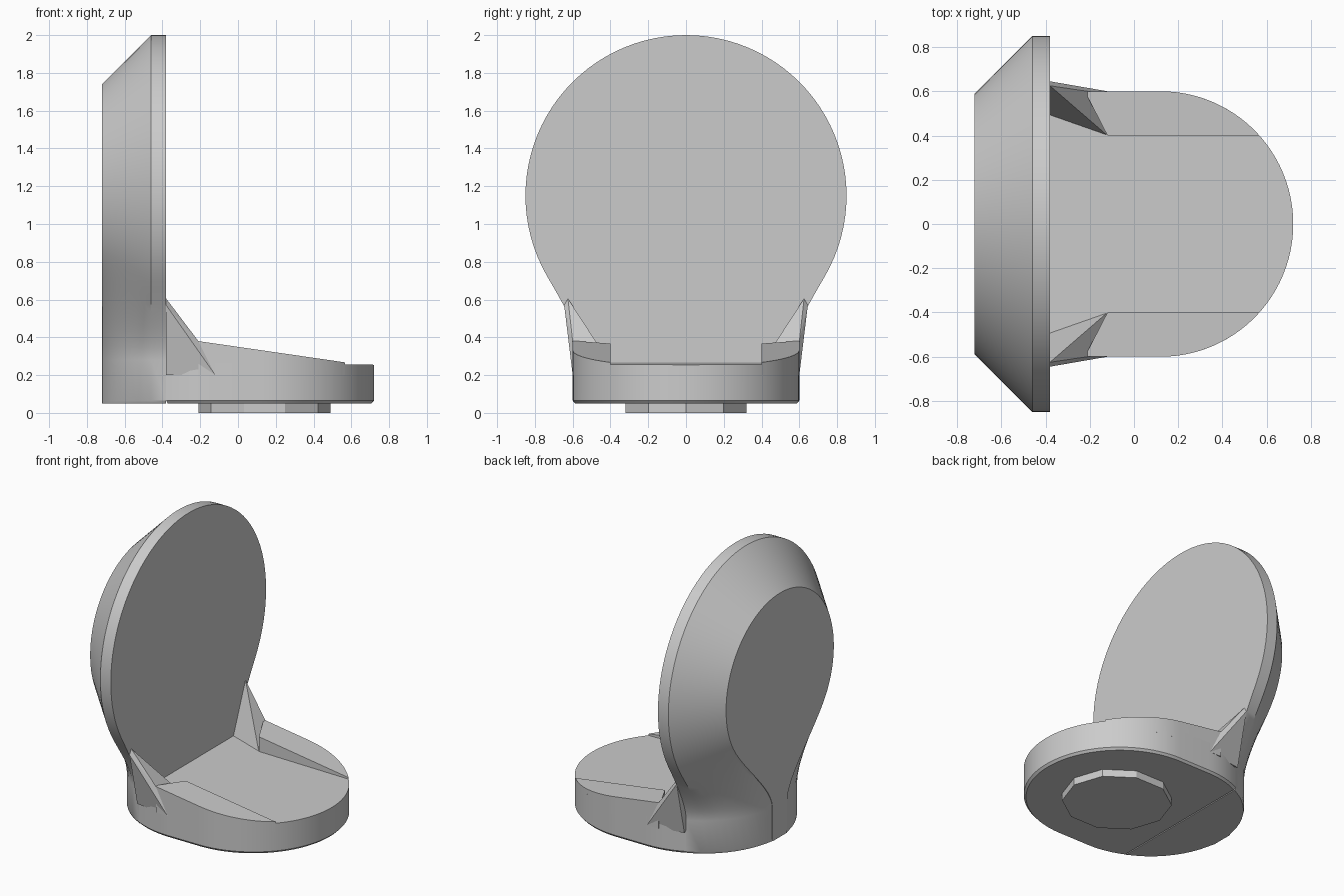
import bpy, bmesh, math

cube = bpy.data.objects.get("Cube")
if cube:
    bpy.data.objects.remove(cube, do_unlink=True)

grey = bpy.data.materials.new("plain_grey")
grey.use_nodes = True
COLOUR = (0.6, 0.6, 0.6, 1)
grey.diffuse_color = COLOUR
grey.node_tree.nodes["Principled BSDF"].inputs["Base Color"].default_value = COLOUR

R = 0.6          # radius of the rounded ends of the base
OFF = 0.12       # their distance from the middle
FACE = -0.38     # x of the upright's flat face


def finish(name, bm, angle=30):
    bmesh.ops.remove_doubles(bm, verts=bm.verts, dist=0.0005)
    bmesh.ops.recalc_face_normals(bm, faces=bm.faces)
    mesh = bpy.data.meshes.new(name)
    bm.to_mesh(mesh)
    bm.free()
    mesh.materials.append(grey)
    obj = bpy.data.objects.new(name, mesh)
    bpy.context.collection.objects.link(obj)
    bpy.ops.object.select_all(action='DESELECT')
    obj.select_set(True)
    bpy.context.view_layer.objects.active = obj
    bpy.ops.object.shade_smooth_by_angle(angle=math.radians(angle))
    return obj


def loft(name, loops, angle=30):
    bm = bmesh.new()
    rings = [[bm.verts.new(p) for p in loop] for loop in loops]
    n = len(rings[0])
    for a, b in zip(rings, rings[1:]):
        for i in range(n):
            j = (i + 1) % n
            bm.faces.new((a[i], a[j], b[j], b[i]))
    bm.faces.new(rings[0])
    bm.faces.new(rings[-1])
    return finish(name, bm, angle)


def arc(x, r, start, end, n):
    steps = [math.radians(start + (end - start) * i / n) for i in range(n + 1)]
    return [(x + r * math.cos(a), r * math.sin(a)) for a in steps]


# Upright: round dish outline flowing down into the rounded base end
def upright_outline(x):
    r = min(0.85, x + 1.31)
    foot = max(0.08, math.sqrt(max(0, R * R - (x + OFF) ** 2)))
    half = [(p[0], p[1] + 1.15) for p in arc(0, r, 90, -30, 32)]
    y0, z0 = half[-1]
    y1, z1 = foot, 0.28
    pull = (z0 - z1) * 1.1
    for i in range(1, 13):                     # smooth neck
        t = i / 12
        h0, h1 = 2*t**3 - 3*t*t + 1, 3*t*t - 2*t**3
        d0, d1 = t**3 - 2*t*t + t, t**3 - t*t
        half.append((h0*y0 + h1*y1 - d0*pull*0.5,
                     h0*z0 + h1*z1 - d0*pull*0.866 - d1*pull*0.7))
    half += [(foot, 0.065), (foot * 0.98, 0.05)]
    return [(x, y, z) for y, z in half] + [(x, -y, z) for y, z in half[:0:-1]]


depths = [FACE, -0.46] + [-0.46 - 0.26 * math.sin(math.pi / 2 * i / 10) for i in range(1, 11)]
loft("upright", [upright_outline(x) for x in depths])


# Seat: rounded slab with a gently sloping top
def seat_top(x):
    return 0.268 - 0.012 * (x - FACE)


back_angle = math.degrees(math.acos((FACE + OFF) / R))
plan = arc(-OFF, R, -back_angle, -90, 6) + arc(OFF, R, -90, 90, 48) + arc(-OFF, R, 90, back_angle, 6)
loft("seat", [[(x * 0.98, y * 0.98, 0.05) for x, y in plan],
              [(x, y, 0.065) for x, y in plan],
              [(x, y, seat_top(x)) for x, y in plan]])


# Raised side rims and the gussets joining them to the upright
def rim_top(x):
    return 0.38 - 0.145 * (x + 0.21)


for side, label in ((1, "rear"), (-1, "front")):
    outline = [(-0.12, 0.4)] + arc(OFF, R, 41.8, 90, 14) + [(-0.21, 0.6), (-0.21, 0.575)]
    loft(label + "_rim", [[(x, y * side, 0.2) for x, y in outline],
                          [(x, y * side, rim_top(x)) for x, y in outline]])
    bm = bmesh.new()
    for x, y, z in [(FACE, 0.49, 0.26), (-0.21, 0.47, 0.26), (-0.12, 0.4, 0.26),
                    (-0.21, 0.575, 0.38), (-0.21, 0.6, 0.38), (FACE, 0.625, 0.605),
                    (FACE, 0.645, 0.57), (FACE, 0.56, 0.2), (-0.12, 0.6, 0.2)]:
        bm.verts.new((x, y * side, z))
    bmesh.ops.convex_hull(bm, input=bm.verts)
    finish(label + "_gusset", bm, 10)

# Short plug underneath
plug = [(x, y * 0.96) for x, y in arc(0.14, 0.35, 0, 324, 9)]
loft("plug", [[(x, y, z) for x, y in plug] for z in (0, 0.06)])
